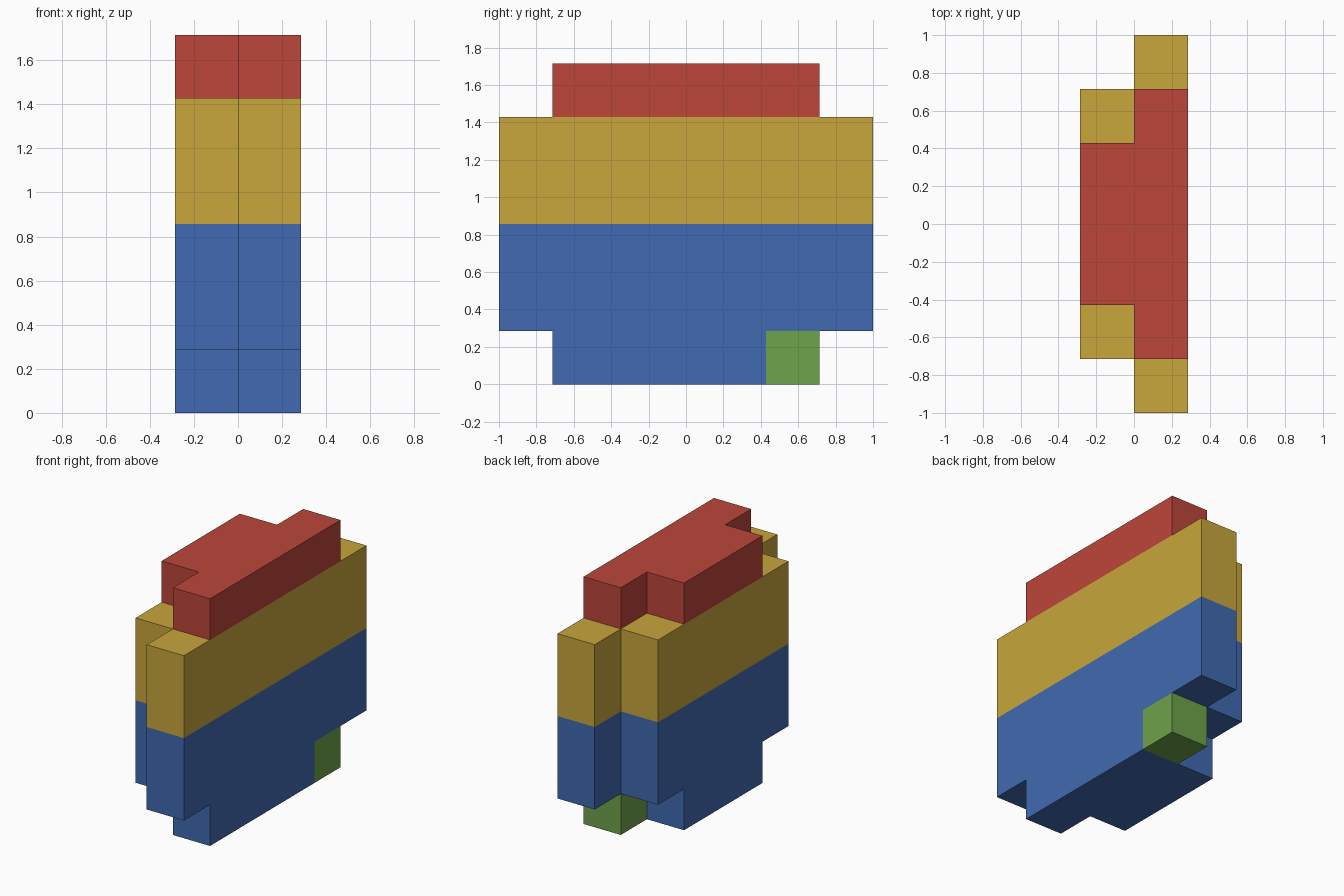
import bpy, bmesh
from mathutils import Vector

cube = bpy.data.objects.get("Cube")
if cube:
    bpy.data.objects.remove(cube, do_unlink=True)

U = 2 / 7  # edge of one block


def material(name, rgb):
    m = bpy.data.materials.new(name)
    m.use_nodes = True
    m.diffuse_color = (*rgb, 1)
    m.node_tree.nodes["Principled BSDF"].inputs["Base Color"].default_value = (*rgb, 1)
    return m


blue = material("blue", (0.053, 0.144, 0.440))
yellow = material("yellow", (0.578, 0.381, 0.045))
red = material("red", (0.503, 0.061, 0.042))
green = material("green", (0.156, 0.366, 0.069))


def slab(layers, inset):
    """Blocks of two staggered rows; the -x row is one block shorter at each end."""
    return {(x, y, z) for z in layers for x in (0, 1)
            for y in range(inset + 1 - x, 6 - inset + x)}


# Parts as sets of blocks
corner = {(1, 5, 0)}
parts = {
    "base": (slab([0], 1) - corner, blue),
    "corner_block": (corner, green),
    "lower_body": (slab([1, 2], 0), blue),
    "upper_body": (slab([3, 4], 0), yellow),
    "cap": (slab([5], 1), red),
}
filled = set().union(*(cells for cells, _ in parts.values()))


def build(name, cells, mat):
    """Make the outer skin of a part, leaving out faces hidden between blocks."""
    bm = bmesh.new()
    for cell in sorted(cells):
        centre = Vector(cell) + Vector((-0.5, -3, 0.5))
        for axis in range(3):
            for sign in (-1, 1):
                n = Vector((0, 0, 0))
                n[axis] = sign
                if tuple(int(c + d) for c, d in zip(cell, n)) in filled:
                    continue
                a = Vector((n.y, n.z, n.x))
                b = n.cross(a)
                corners = (a + b, b - a, -a - b, a - b)
                bm.faces.new([bm.verts.new((centre + (n + c) / 2) * U) for c in corners])
    bmesh.ops.remove_doubles(bm, verts=bm.verts, dist=0.001)
    bmesh.ops.dissolve_limit(bm, angle_limit=0.01, verts=bm.verts, edges=bm.edges)
    mesh = bpy.data.meshes.new(name)
    bm.to_mesh(mesh)
    bm.free()
    mesh.materials.append(mat)
    bpy.context.collection.objects.link(bpy.data.objects.new(name, mesh))


for name, (cells, mat) in parts.items():
    build(name, cells, mat)
